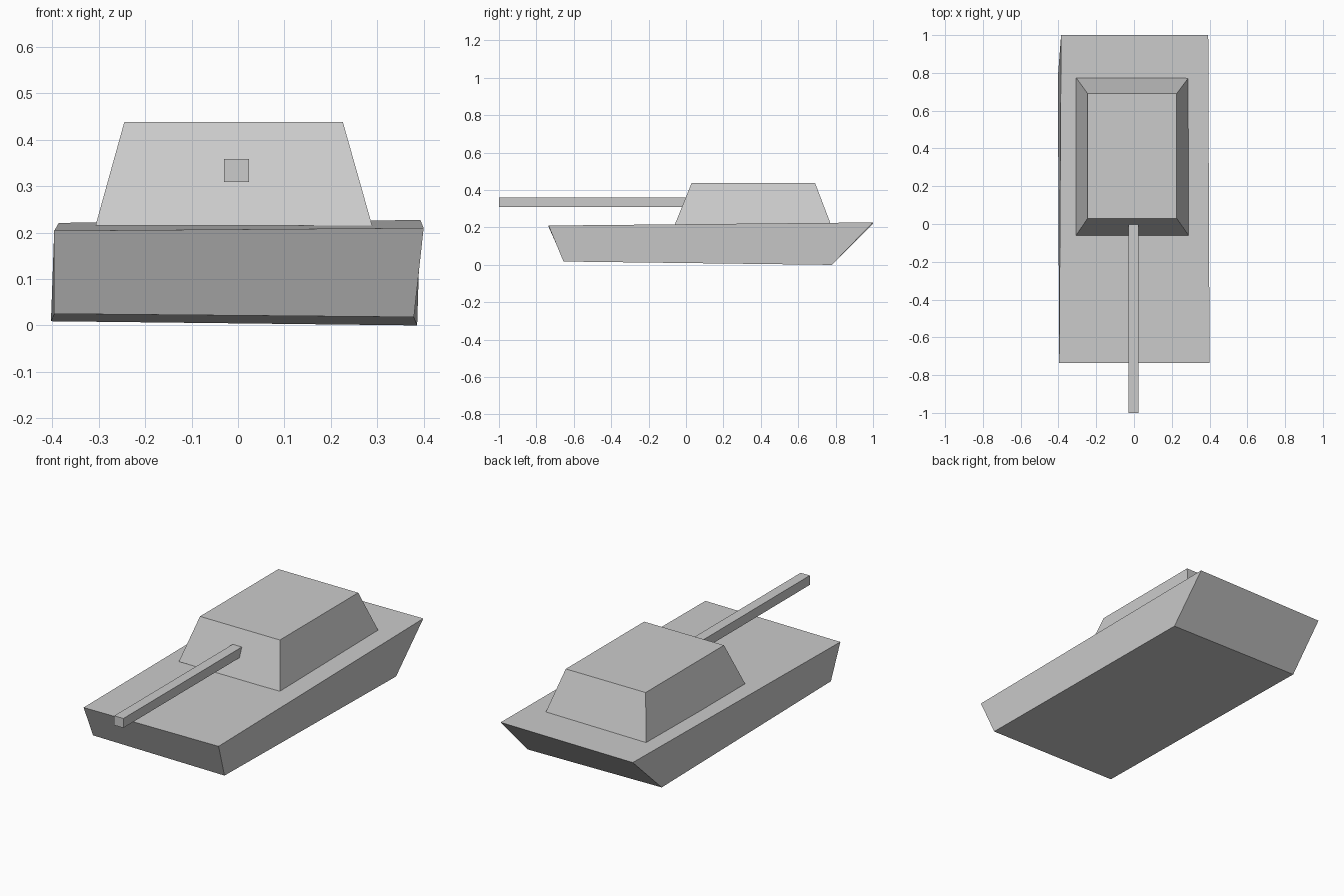
import bpy
import bmesh

default = bpy.data.objects.get("Cube")
if default:
    bpy.data.objects.remove(default, do_unlink=True)

# Single matte grey for every part
GREY = (0.6, 0.6, 0.6, 1.0)
grey = bpy.data.materials.new("plain_grey")
grey.use_nodes = True
grey.diffuse_color = GREY
grey.node_tree.nodes["Principled BSDF"].inputs["Base Color"].default_value = GREY


def loft_box(name, lower, upper):
    """Six-sided solid between two four-cornered rings, both counter-clockwise."""
    bm = bmesh.new()
    low = [bm.verts.new(p) for p in lower]
    top = [bm.verts.new(p) for p in upper]
    bm.faces.new(low[::-1])
    bm.faces.new(top)
    for i in range(4):
        j = (i + 1) % 4
        bm.faces.new((low[i], low[j], top[j], top[i]))
    bmesh.ops.recalc_face_normals(bm, faces=bm.faces)
    mesh = bpy.data.meshes.new(name)
    bm.to_mesh(mesh)
    bm.free()
    mesh.materials.append(grey)
    obj = bpy.data.objects.new(name, mesh)
    bpy.context.collection.objects.link(obj)
    return obj


def ring(x0, x1, y0, y1, z):
    return [(x0, y0, z), (x1, y0, z), (x1, y1, z), (x0, y1, z)]


# Hull: slightly skewed wedge with overhanging front and back
loft_box("hull",
         [(-0.396, -0.655, 0.025), (0.379, -0.655, 0.018),
          (0.386, 0.78, 0.0), (-0.403, 0.78, 0.009)],
         [(-0.396, -0.735, 0.204), (0.40, -0.735, 0.21),
          (0.393, 1.0, 0.227), (-0.386, 1.0, 0.221)])

# Turret: tapered block on the deck
loft_box("turret",
         ring(-0.307, 0.289, -0.06, 0.775, 0.215),
         ring(-0.245, 0.226, 0.03, 0.69, 0.438))

# Gun barrel: square bar running into the turret front
loft_box("gun_barrel",
         ring(-0.03, 0.024, -1.0, 0.02, 0.309),
         ring(-0.03, 0.024, -1.0, 0.02, 0.359))
